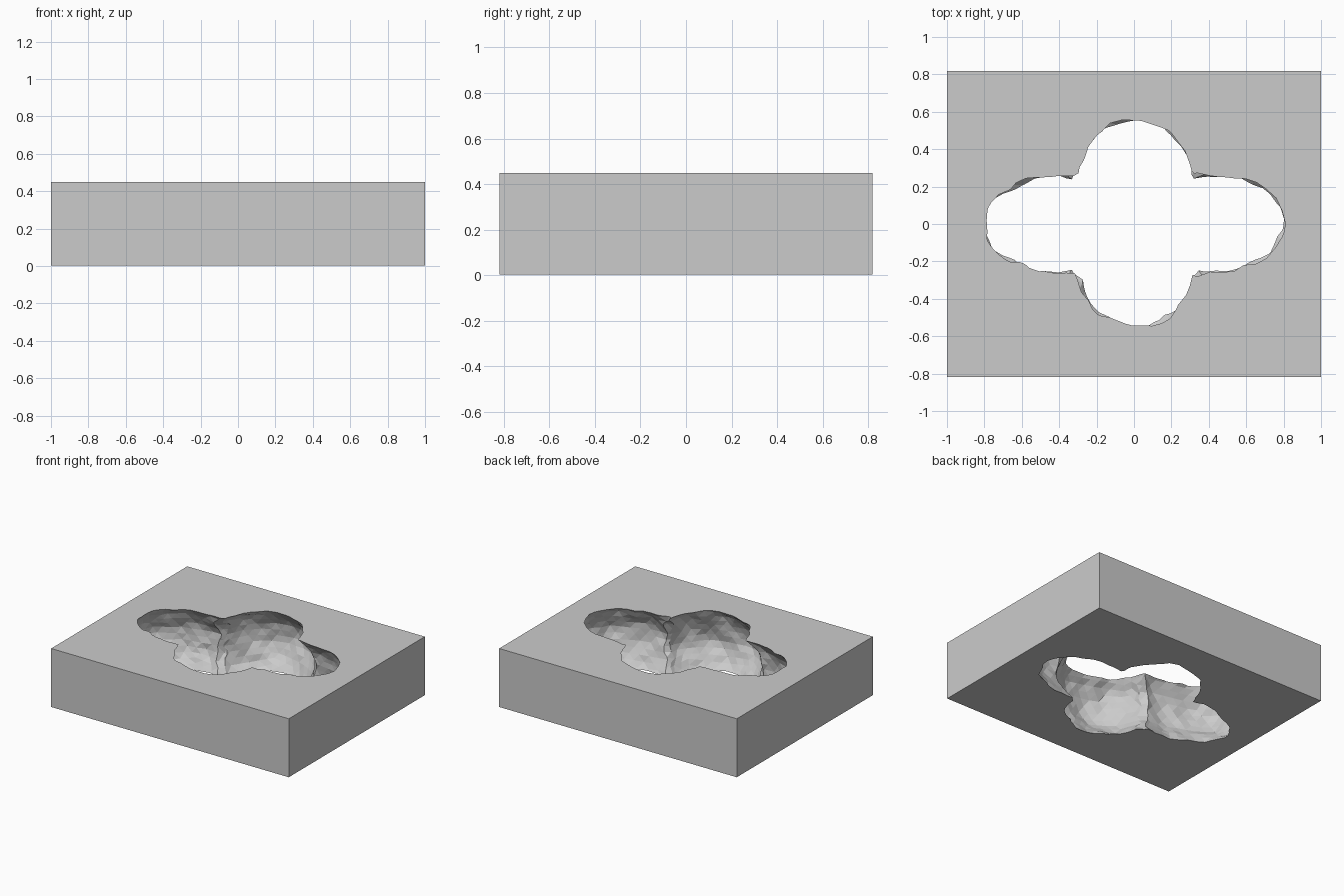
import bpy, bmesh
from mathutils import Vector, noise

if "Cube" in bpy.data.objects:
    bpy.data.objects.remove(bpy.data.objects["Cube"])

H, W, D = 0.445, 2.0, 1.636
MID = 0.004 + H / 2


# Lumpy ellipsoid used to carve one lobe of the cavity
def lumpy_cutter(name, centre, radii, seed):
    bm = bmesh.new()
    bmesh.ops.create_icosphere(bm, subdivisions=4, radius=1.0)
    c = Vector(centre)
    off = Vector((seed * 3.7, seed * 1.3, seed * 2.1))
    for v in bm.verts:
        n = v.co.normalized()
        p = Vector((n.x * radii[0], n.y * radii[1], n.z * radii[2]))
        bump = 0.02 * noise.noise(p * 5 + off) + 0.022 * noise.noise(p * 10 + off)
        v.co = c + p + n * bump
    me = bpy.data.meshes.new(name)
    bm.to_mesh(me)
    bm.free()
    ob = bpy.data.objects.new(name, me)
    bpy.context.collection.objects.link(ob)
    ob.hide_render = True
    ob.hide_set(True)
    return ob


# Plain slab
bpy.ops.mesh.primitive_cube_add(size=1, location=(0, 0, MID))
slab = bpy.context.object
slab.name = "rock_slab"
slab.scale = (W, D, H)
bpy.ops.object.transform_apply(location=True, scale=True)

# Overlapping lobes form the cross-shaped through cavity
RZ = 0.34
lobes = [lumpy_cutter("centre_cutter", (0, 0, MID), (0.55, 0.53, RZ), 9)]
for i, s in enumerate((-1, 1)):
    lobes.append(lumpy_cutter(f"side_lobe_cutter_{i}", (0.42 * s, 0, MID), (0.495, 0.345, RZ), 1 + i))
    lobes.append(lumpy_cutter(f"end_lobe_cutter_{i}", (0, 0.21 * s, MID), (0.41, 0.455, RZ), 5 + i))
for ob in lobes:
    cut = slab.modifiers.new(ob.name, 'BOOLEAN')
    cut.operation = 'DIFFERENCE'
    cut.solver = 'EXACT'
    cut.object = ob

# Bake the carving and drop the cutters
bpy.context.view_layer.objects.active = slab
for m in list(slab.modifiers):
    bpy.ops.object.modifier_apply(modifier=m.name)
for ob in lobes:
    bpy.data.objects.remove(ob, do_unlink=True)
